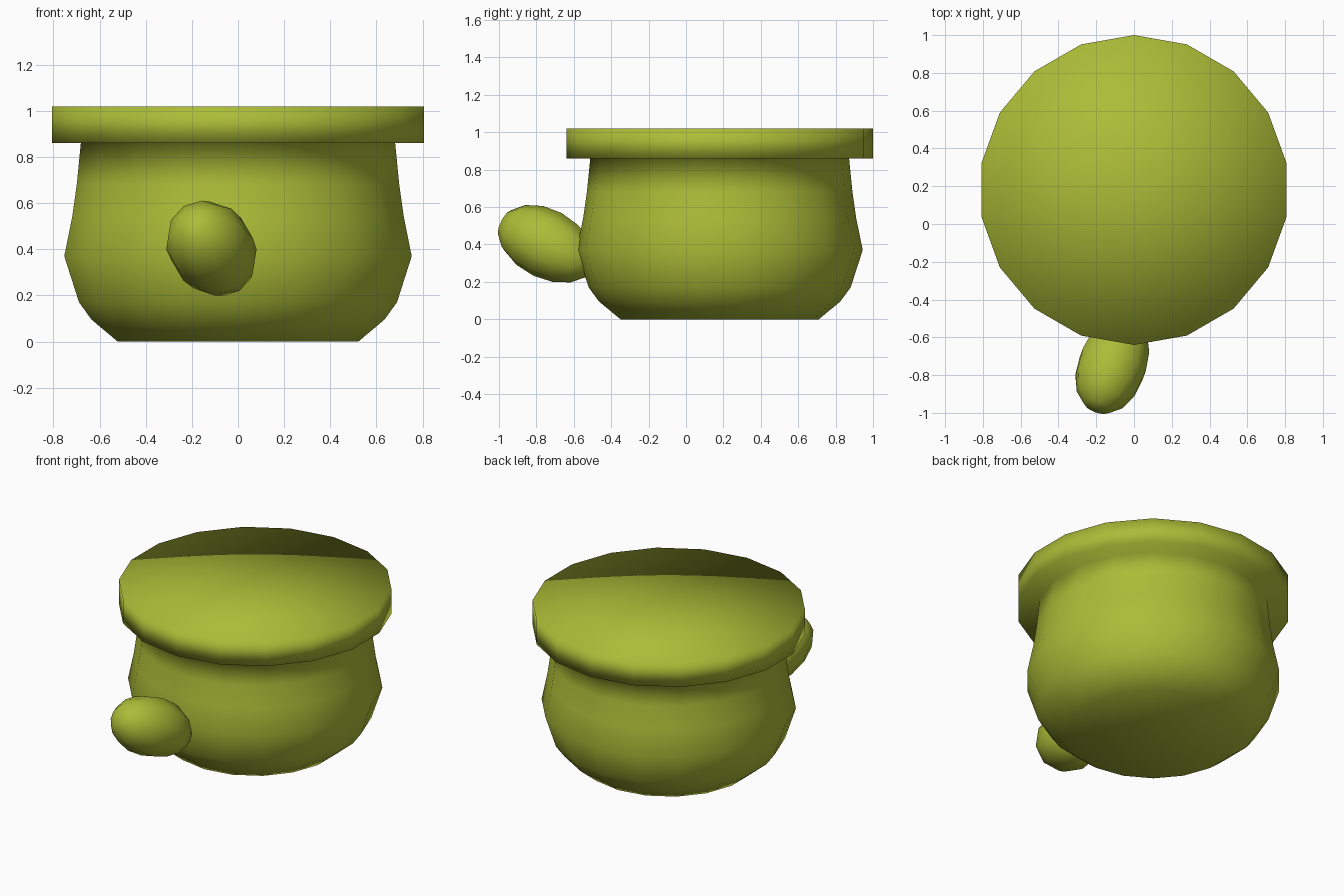
import bpy, bmesh, math
from mathutils import Vector, Matrix

if "Cube" in bpy.data.objects:
    bpy.data.objects.remove(bpy.data.objects["Cube"])

green = bpy.data.materials.new("olive green")
green.diffuse_color = (0.41, 0.505, 0.038, 1)
green.use_nodes = True
green.node_tree.nodes["Principled BSDF"].inputs["Base Color"].default_value = green.diffuse_color


def finish(name, bm):
    bmesh.ops.recalc_face_normals(bm, faces=bm.faces)
    for f in bm.faces:
        f.smooth = True
    mesh = bpy.data.meshes.new(name)
    bm.to_mesh(mesh)
    bm.free()
    mesh.materials.append(green)
    ob = bpy.data.objects.new(name, mesh)
    bpy.context.collection.objects.link(ob)
    return ob


def lathe(name, profile, sides, cy):
    """Closed turned solid from (radius, z) points, a corner facing +y."""
    bm = bmesh.new()
    rings = []
    for r, z in profile:
        rings.append([bm.verts.new((r * math.cos(a), cy + r * math.sin(a), z))
                      for a in (math.pi / 2 + 2 * math.pi * i / sides for i in range(sides))])
    for lo, hi in zip(rings, rings[1:]):
        for i in range(sides):
            j = (i + 1) % sides
            bm.faces.new((lo[i], lo[j], hi[j], hi[i]))
    bm.faces.new(rings[0][::-1])
    # top cap fans out from a centre point
    c = bm.verts.new((0, cy, profile[-1][1]))
    for i in range(sides):
        bm.faces.new((rings[-1][i], rings[-1][(i + 1) % sides], c))
    return finish(name, bm)


# round pot with overhanging flat rim
lathe("pot_with_rim", [
    (0.53, 0.0), (0.645, 0.095), (0.70, 0.17), (0.765, 0.37),
    (0.73, 0.54), (0.71, 0.68), (0.692, 0.86), (0.82, 0.86), (0.82, 1.02)], 18, 0.18)

# tilted egg-shaped knob at the front
axis = Vector((0.31, 0.85, -0.43)).normalized()
place = (Matrix.Translation((-0.112, -0.74, 0.40))
         @ axis.to_track_quat('Z', 'Y').to_matrix().to_4x4()
         @ Matrix.Diagonal((0.186, 0.186, 0.29, 1)))
bm = bmesh.new()
bmesh.ops.create_uvsphere(bm, u_segments=10, v_segments=8, radius=1)
for v in bm.verts:
    taper = 1 - 0.05 * v.co.z      # slightly slimmer where it meets the pot
    v.co.x *= taper
    v.co.y *= taper
bmesh.ops.transform(bm, matrix=place, verts=bm.verts)
finish("front_knob", bm)
